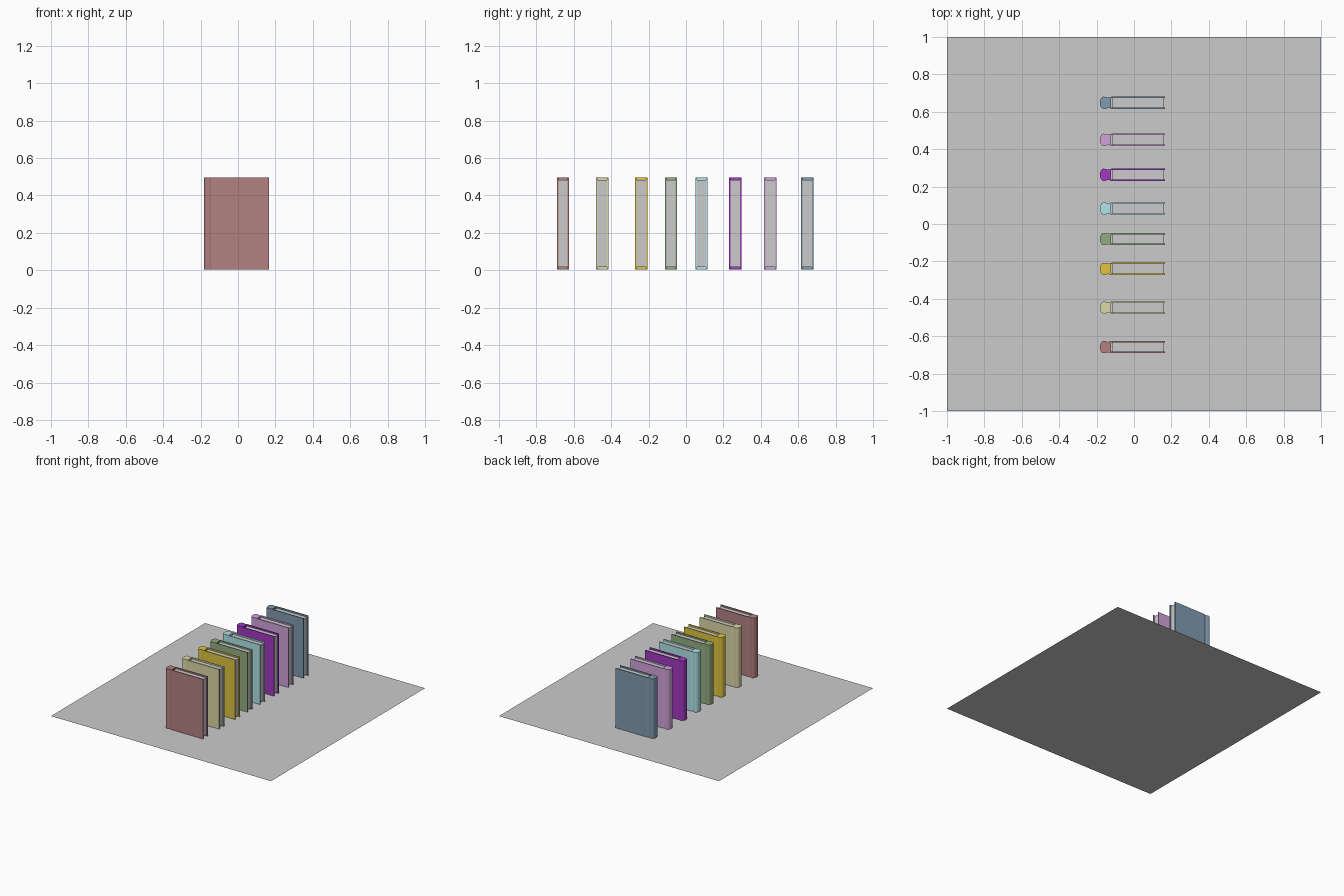
import bpy, bmesh

if "Cube" in bpy.data.objects:
    bpy.data.objects.remove(bpy.data.objects["Cube"])

Z0, Z1 = 0.005, 0.495          # cover bottom and top
COVER = 0.008                  # board thickness
HALF = 0.033                   # half book thickness


def prism(name, outline, z0, z1, y, mat=None):
    """Extrude a closed xy outline from z0 to z1."""
    bm = bmesh.new()
    base = bm.faces.new([bm.verts.new((px, py, z0)) for px, py in outline])
    top = bmesh.ops.extrude_face_region(bm, geom=[base])["geom"]
    bmesh.ops.translate(bm, vec=(0, 0, z1 - z0),
                        verts=[g for g in top if isinstance(g, bmesh.types.BMVert)])
    bmesh.ops.recalc_face_normals(bm, faces=bm.faces)
    me = bpy.data.meshes.new(name)
    bm.to_mesh(me)
    bm.free()
    ob = bpy.data.objects.new(name, me)
    ob.location.y = y
    bpy.context.collection.objects.link(ob)
    if mat:
        me.materials.append(mat)
    return ob


# half outline of the cover: inner spine, board edge, hinge groove, rounded spine
half = [(-0.123, HALF - COVER), (0.165, HALF - COVER), (0.165, HALF),
        (-0.118, HALF), (-0.130, 0.029), (-0.142, 0.028), (-0.154, 0.032),
        (-0.164, 0.033), (-0.173, 0.028), (-0.180, 0.016)]
cover = half + [(-0.183, 0)] + [(x, -y) for x, y in reversed(half)]

# page block, slightly inset from the cover edges
p = HALF - COVER
pages = [(-0.118, -p), (0.157, -p), (0.157, p), (-0.118, p)]

books = [
    ("red", -0.658, (0.45, 0.22, 0.22)),
    ("yellow", -0.447, (0.72, 0.69, 0.39)),
    ("orange", -0.240, (0.75, 0.56, 0.05)),
    ("green", -0.080, (0.29, 0.42, 0.22)),
    ("cyan", 0.083, (0.44, 0.78, 0.82)),
    ("violet", 0.263, (0.37, 0.04, 0.54)),
    ("purple", 0.450, (0.64, 0.37, 0.71)),
    ("navy", 0.648, (0.22, 0.33, 0.43)),
]
for color, y, rgb in books:
    mat = bpy.data.materials.new(color + "_cloth")
    mat.diffuse_color = (*rgb, 1)
    mat.use_nodes = True
    mat.node_tree.nodes["Principled BSDF"].inputs["Base Color"].default_value = mat.diffuse_color
    prism(color + "_book_cover", cover, Z0, Z1, y, mat)
    prism(color + "_book_pages", pages, Z0 + 0.012, Z1 - 0.012, y)

# flat base sheet
bpy.ops.mesh.primitive_plane_add(size=2)
bpy.context.object.name = "base_sheet"
